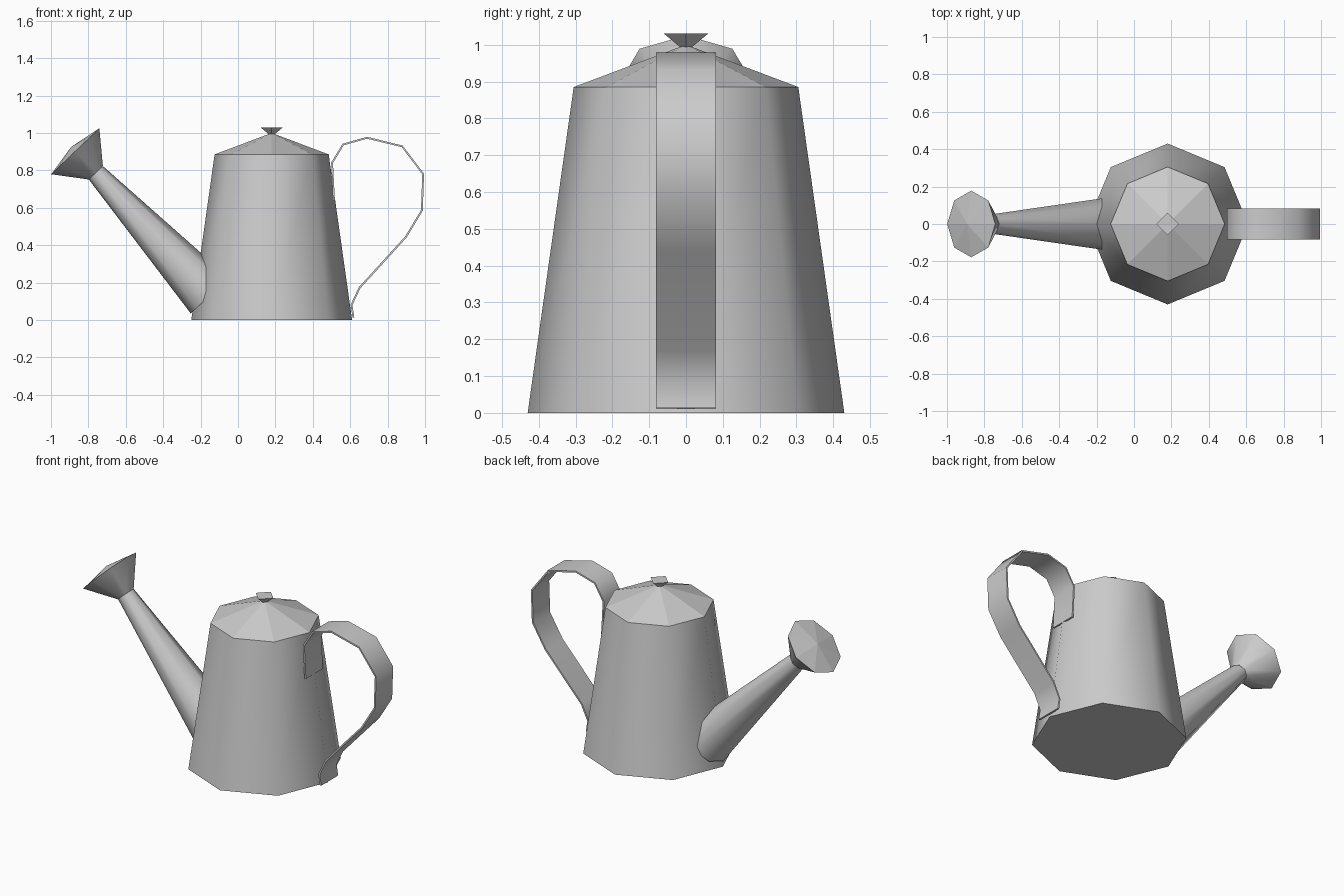
import bpy
import bmesh
import math
from mathutils import Vector

cube = bpy.data.objects.get("Cube")
if cube:
    bpy.data.objects.remove(cube, do_unlink=True)

GREY = (0.6, 0.6, 0.6, 1.0)
metal = bpy.data.materials.new("grey_metal")
metal.use_nodes = True
metal.diffuse_color = GREY
metal.node_tree.nodes["Principled BSDF"].inputs["Base Color"].default_value = GREY


def finish(name, bm, smooth_angle=None):
    """Turn a bmesh into an object; without an angle it stays faceted."""
    bmesh.ops.recalc_face_normals(bm, faces=bm.faces)
    mesh = bpy.data.meshes.new(name)
    bm.to_mesh(mesh)
    bm.free()
    mesh.materials.append(metal)
    obj = bpy.data.objects.new(name, mesh)
    bpy.context.collection.objects.link(obj)
    if smooth_angle:
        bpy.ops.object.select_all(action='DESELECT')
        obj.select_set(True)
        bpy.context.view_layer.objects.active = obj
        bpy.ops.object.shade_smooth_by_angle(angle=math.radians(smooth_angle))
    return obj


def taper(name, start, end, r0, r1, sides=8, cap=False, smooth_angle=None):
    """Tapered tube between two points in the xz plane; radius 0 makes a tip."""
    start, end = Vector(start), Vector(end)
    across = Vector((0, 1, 0))
    up = (end - start).normalized().cross(across)
    bm = bmesh.new()

    def ring(centre, r):
        if r == 0:
            return [bm.verts.new(centre)] * sides
        angles = [math.tau * i / sides for i in range(sides)]
        return [bm.verts.new(centre + r * (across * math.cos(a) + up * math.sin(a)))
                for a in angles]

    a, b = ring(start, r0), ring(end, r1)
    for i in range(sides):
        j = (i + 1) % sides
        bm.faces.new(dict.fromkeys((a[i], a[j], b[j], b[i])))
    if cap:
        bm.faces.new(a if r0 else b)
    return finish(name, bm, smooth_angle)


# Can body, lid and knob
CX = 0.18
taper("body", (CX, 0, 0), (CX, 0, 0.885), 0.43, 0.305, cap=True, smooth_angle=60)
taper("lid", (CX, 0, 0.885), (CX, 0, 1.0), 0.305, 0)
taper("lid_knob", (CX, 0, 0.98), (CX, 0, 1.03), 0, 0.06, sides=4, cap=True)

# Spout with flared rose and its shallow domed face
base, neck, rim = (-0.15, 0, 0.13), (-0.76, 0, 0.787), (-0.87, 0, 0.902)
taper("spout", base, neck, 0.14, 0.052, cap=True, smooth_angle=60)
taper("rose_flare", neck, rim, 0.052, 0.178, smooth_angle=60)
taper("rose_face", rim, (-0.892, 0, 0.925), 0.178, 0)

# Handle: a flat strap following a bent path
PATH = [(0.513, 0.64), (0.503, 0.84), (0.562, 0.938), (0.69, 0.974), (0.878, 0.928),
        (0.99, 0.78), (0.983, 0.585), (0.897, 0.443), (0.65, 0.172),
        (0.607, 0.08), (0.617, 0.013)]
HALF_WIDTH, HALF_THICK = 0.082, 0.005
points = [Vector((x, 0, z)) for x, z in PATH]
bm = bmesh.new()
sections = []
for i, p in enumerate(points):
    along = (points[min(i + 1, len(points) - 1)] - points[max(i - 1, 0)]).normalized()
    out = along.cross(Vector((0, 1, 0))) * HALF_THICK
    side = Vector((0, HALF_WIDTH, 0))
    sections.append([bm.verts.new(p + s * side + t * out)
                     for s, t in ((-1, -1), (1, -1), (1, 1), (-1, 1))])
for a, b in zip(sections, sections[1:]):
    for i in range(4):
        j = (i + 1) % 4
        bm.faces.new((a[i], a[j], b[j], b[i]))
bm.faces.new(sections[0])
bm.faces.new(sections[-1])
finish("handle", bm, 70)
